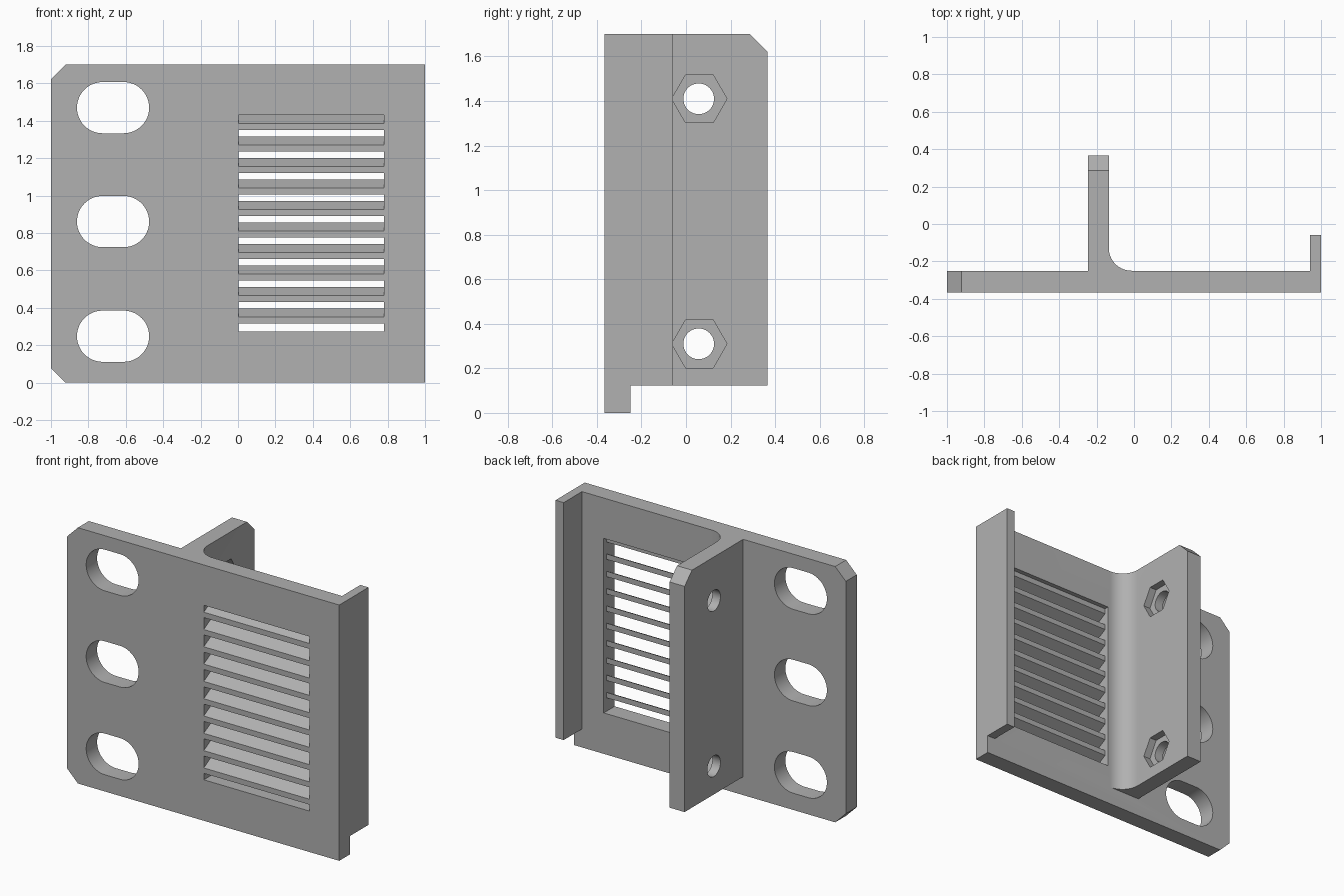
import bpy
import bmesh
from math import cos, sin, pi
from mathutils import Vector

if "Cube" in bpy.data.objects:
    bpy.data.objects.remove(bpy.data.objects["Cube"], do_unlink=True)

GREY = (0.44, 0.44, 0.44, 1.0)
metal = bpy.data.materials.new("grey metal")
metal.use_nodes = True
metal.diffuse_color = GREY
metal.node_tree.nodes["Principled BSDF"].inputs["Base Color"].default_value = GREY

FRONT, BACK, TOP, STEP = -0.365, -0.25, 1.7, 0.122


def prism(name, points, axis, low, high):
    """Extrude a closed 2D profile along an axis; points use the other two axes in order."""
    bm = bmesh.new()
    verts = []
    for p in points:
        co = list(p)
        co.insert("xyz".index(axis), low)
        verts.append(bm.verts.new(co))
    face = bm.faces.new(verts)
    moved = bmesh.ops.extrude_face_region(bm, geom=[face])["geom"]
    shift = Vector([high - low if a == axis else 0 for a in "xyz"])
    bmesh.ops.translate(bm, vec=shift, verts=[v for v in moved if isinstance(v, bmesh.types.BMVert)])
    bmesh.ops.recalc_face_normals(bm, faces=bm.faces)
    mesh = bpy.data.meshes.new(name)
    bm.to_mesh(mesh)
    bm.free()
    obj = bpy.data.objects.new(name, mesh)
    bpy.context.collection.objects.link(obj)
    mesh.materials.append(metal)
    return obj


def boolean(target, tool, operation="DIFFERENCE"):
    """Apply a boolean and discard the tool."""
    mod = target.modifiers.new("boolean", "BOOLEAN")
    mod.operation, mod.object, mod.solver = operation, tool, "EXACT"
    bpy.context.view_layer.objects.active = target
    bpy.ops.object.modifier_apply(modifier=mod.name)
    bpy.data.objects.remove(tool, do_unlink=True)


def arc(cx, cy, radius, start, end, steps):
    return [(cx + radius * cos(start + (end - start) * i / steps),
             cy + radius * sin(start + (end - start) * i / steps)) for i in range(steps + 1)]


def rect(x0, x1, y0, y1):
    return [(x0, y0), (x1, y0), (x1, y1), (x0, y1)]


# Face plate with two chamfered corners
c = 0.078
plate = prism("bracket_body", [(-1 + c, 0), (1, 0), (1, TOP), (-1 + c, TOP), (-1, TOP - c), (-1, c)],
              "y", FRONT, BACK)

# Rear fin with a filleted root
r, fin_left, fin_right, fin_back = 0.122, -0.245, -0.135, 0.365
root = arc(fin_right + r, BACK + r, r, pi, 1.5 * pi, 16)
inner = BACK - 0.05
fin = prism("rear_fin", [(fin_left, inner), (fin_left, fin_back), (fin_right, fin_back)] + root
            + [(fin_right + r, inner)], "z", STEP, TOP)
boolean(fin, prism("chamfer_cutter", [(fin_back - c, TOP), (fin_back + c, TOP - 2 * c),
                                      (fin_back + c, TOP + c), (fin_back - c, TOP + c)], "x", -0.5, 0.2))

# Bolt holes with hexagonal nut pockets on one side
for z in (0.31, 1.41):
    boolean(fin, prism("bolt_cutter", arc(0.057, z, 0.069, 0, 2 * pi, 40)[:-1], "x", -0.4, 0))
    boolean(fin, prism("nut_cutter", arc(0.06, z, 0.124, 0, 2 * pi, 6)[:-1], "x", fin_right - 0.05, 0))
boolean(plate, fin, "UNION")

# Return flange along one edge
boolean(plate, prism("side_flange", rect(0.94, 1, inner, -0.058), "z", STEP, TOP), "UNION")

# Three oblong mounting holes
for z in (0.248, 0.861, 1.47):
    rad = 0.137
    oblong = arc(-0.612, z, rad, -pi / 2, pi / 2, 24) + arc(-0.724, z, rad, pi / 2, 1.5 * pi, 24)
    boolean(plate, prism("oblong_cutter", oblong, "y", -0.5, -0.1))

# Vent window
left, right = 0.004, 0.78
boolean(plate, prism("vent_cutter", rect(left, right, 0.272, 1.432), "y", -0.5, -0.1))
bpy.ops.object.select_all(action="DESELECT")
plate.select_set(True)
bpy.context.view_layer.objects.active = plate
bpy.ops.object.shade_smooth_by_angle(angle=pi / 6)

# Sloping louvre slats, rising towards the back
slat_back, rise, thick, pitch = -0.28, 0.046, 0.036, 0.115
for i in range(10):
    z = 0.315 + i * pitch
    prism("louvre_slat", [(FRONT, z), (slat_back, z + rise), (slat_back, z + rise + thick), (FRONT, z + thick)],
          "x", left, right)
